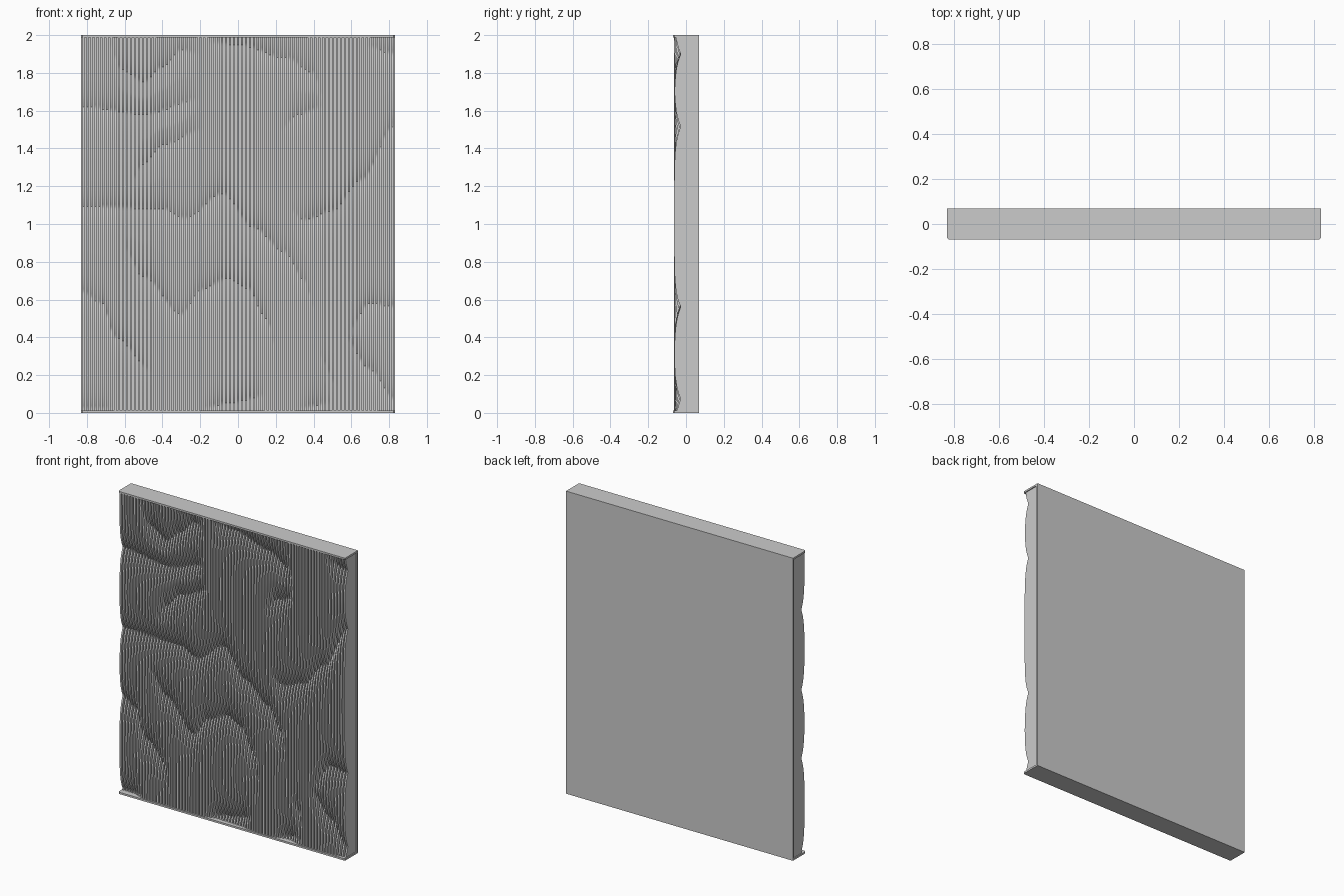
import bpy, bmesh, math

if "Cube" in bpy.data.objects:
    bpy.data.objects.remove(bpy.data.objects["Cube"])

# Crease lines of the rippled relief, as (x, z) points seen from the front
CREASES = [
    [(-.68, 1.95), (-.62, 1.82), (-.5, 1.75), (-.4, 1.83), (-.3, 1.92), (-.2, 1.9)],
    [(-.16, 1.96), (.0, 1.95), (.25, 1.88), (.4, 1.8), (.45, 1.68)],
    [(.22, 1.5), (.32, 1.58), (.45, 1.62)],
    [(-.83, 1.62), (-.5, 1.58), (-.2, 1.66)],
    [(-.58, 1.2), (-.5, 1.32), (-.4, 1.42), (-.18, 1.5)],
    [(.27, 1.08), (.35, 1.02), (.5, 1.07), (.65, 1.23), (.83, 1.52)],
    [(-.83, 1.09), (-.4, 1.08), (-.28, 1.03), (-.08, 1.16), (.08, .98), (.25, .85), (.35, .7), (.41, .55)],
    [(-.61, .88), (-.5, .72), (-.3, .52), (-.2, .65), (-.05, .71), (.05, .66), (.15, .5), (.21, .32)],
    [(-.83, .64), (-.72, .58), (-.65, .4), (-.45, .22)],
    [(.56, .4), (.7, .23), (.83, .07)],
    [(.57, .42), (.7, .58), (.83, .56)],
    [(.43, .3), (.53, .14)],
    [(-.2, .02), (-.05, .05), (.15, .09)],
    [(-.83, .02), (-.65, .02)],
    [(.3, .02), (.5, .05)],
    [(.68, 1.94), (.83, 1.9)],
]
FRONT, BACK, Z0, Z1 = -.063, .055, .012, 1.988


def crossings(x):
    """Height and strength of every crease met by a slat at x."""
    out = []
    for line in CREASES:
        a, b = line[0][0], line[-1][0]
        for (xa, za), (xb, zb) in zip(line, line[1:]):
            if xa <= x < xb:
                t = (x - xa) / (xb - xa)
                t = t * t * (3 - 2 * t)
                fa = 1 if a < -.8 else min(1, (x - a) / .08)
                fb = 1 if b > .8 else min(1, (b - x) / .08)
                out.append((za + (zb - za) * t, min(fa, fb)))
    return out


def front_y(z, cuts):
    depth = 0
    for zc, s in cuts:
        d = z - zc
        depth = max(depth, s * .036 * math.exp(-(d / .07 if d > 0 else -d / .075)))
    return FRONT + depth


def finish(bm, name):
    bmesh.ops.recalc_face_normals(bm, faces=bm.faces)
    me = bpy.data.meshes.new(name)
    bm.to_mesh(me)
    bm.free()
    ob = bpy.data.objects.new(name, me)
    bpy.context.collection.objects.link(ob)
    return ob


def slab(name, x, y0, y1, z0, z1, cut=0):
    """Flat board with optional clipped front corners."""
    pts = [(-x, y1), (x, y1), (x, y0 + cut), (x - cut, y0), (cut - x, y0), (-x, y0 + cut)]
    if not cut:
        pts = [(-x, y1), (x, y1), (x, y0), (-x, y0)]
    bm = bmesh.new()
    f = bm.faces.new([bm.verts.new((px, py, z0)) for px, py in pts])
    r = bmesh.ops.extrude_face_region(bm, geom=[f])
    for v in r["geom"]:
        if isinstance(v, bmesh.types.BMVert):
            v.co.z = z1
    return finish(bm, name)


# Back board and the two end caps
slab("back_board", .83, BACK, .068, 0, 2)
slab("bottom_cap", .83, -.068, BACK, 0, Z0, .008)
slab("top_cap", .83, -.068, BACK, Z1, 2, .008)

# Vertical slats with rippled front edges
COUNT, THICK, STEPS = 79, .0115, 150
bm = bmesh.new()
for i in range(COUNT):
    x = -.818 + 1.636 * i / (COUNT - 1)
    cuts = crossings(x)
    prev = None
    for k in range(STEPS + 1):
        z = Z0 + (Z1 - Z0) * k / STEPS
        y = front_y(z, cuts)
        h = THICK / 2
        ring = [bm.verts.new(c) for c in
                ((x - h, BACK, z), (x - h, y, z), (x + h, y, z), (x + h, BACK, z))]
        if prev:
            for j in range(4):
                n = (j + 1) % 4
                bm.faces.new((prev[j], prev[n], ring[n], ring[j]))
        if k in (0, STEPS):
            bm.faces.new(ring)
        prev = ring
slats = finish(bm, "rippled_slats")
bpy.context.view_layer.objects.active = slats
slats.select_set(True)
bpy.ops.object.shade_smooth_by_angle(angle=math.radians(35))
